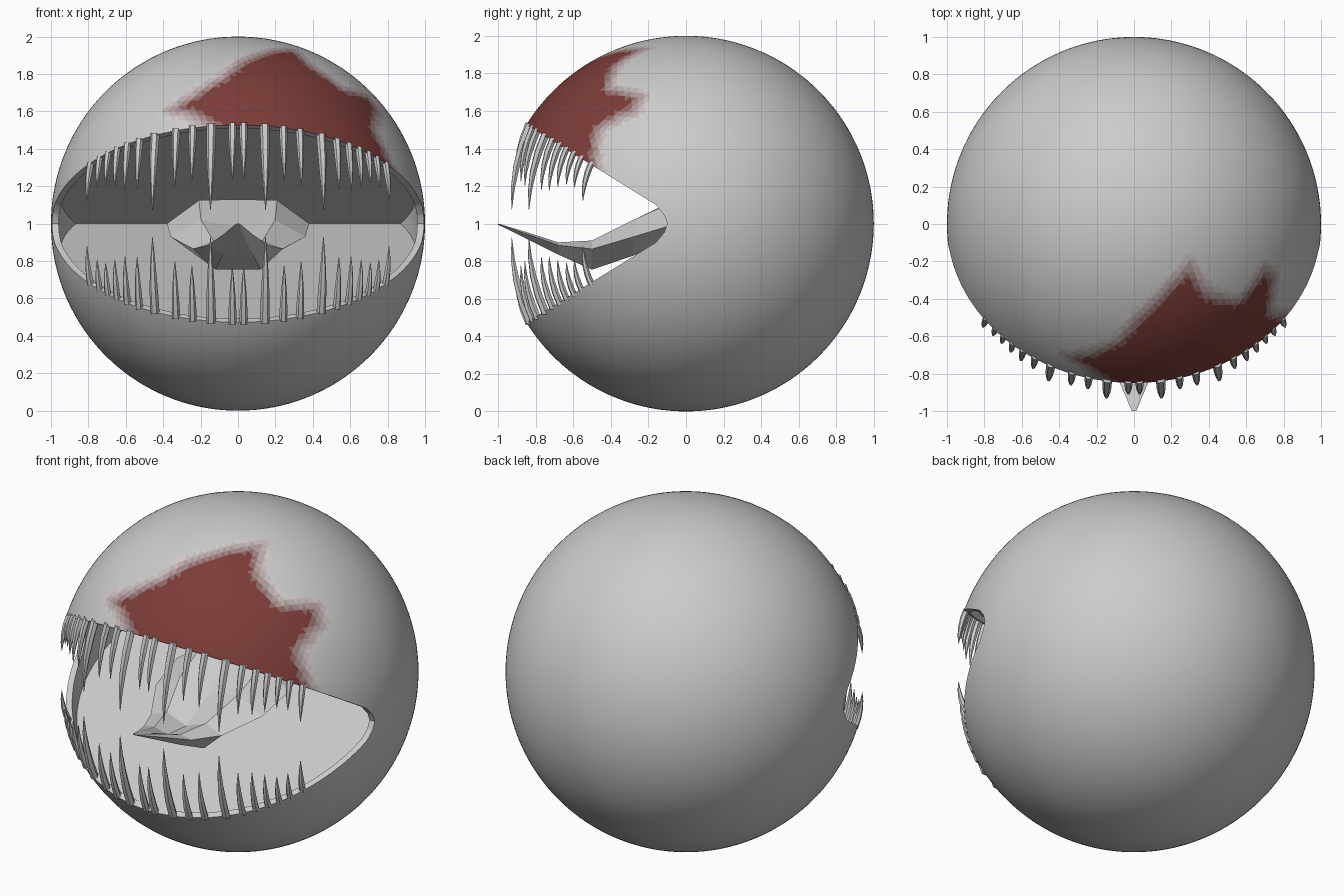
import bpy, bmesh, math
from mathutils import Vector

if "Cube" in bpy.data.objects:
    bpy.data.objects.remove(bpy.data.objects["Cube"])

C = Vector((0, 0, 1))


def mesh_object(name, verts, faces):
    me = bpy.data.meshes.new(name)
    me.from_pydata([tuple(v) for v in verts], [], faces)
    bm = bmesh.new()
    bm.from_mesh(me)
    bmesh.ops.recalc_face_normals(bm, faces=bm.faces)
    bm.to_mesh(me)
    bm.free()
    ob = bpy.data.objects.new(name, me)
    bpy.context.collection.objects.link(ob)
    return ob


def loft(rings, verts, faces):
    """Skin a list of equal-length point rings and cap both ends."""
    base, n = len(verts), len(rings[0])
    for r in rings:
        verts.extend(r)
    for i in range(len(rings) - 1):
        for j in range(n):
            a, b = base + i * n + j, base + i * n + (j + 1) % n
            faces.append((a, b, b + n, a + n))
    faces.append(tuple(base + j for j in range(n)))
    faces.append(tuple(base + (len(rings) - 1) * n + j for j in range(n)))


def wedge(name, half):
    """Prism across x from the upper half of a mirrored (y, z offset) profile."""
    prof = half + [(y, -z) for y, z in reversed(half) if z > 0]
    verts, faces = [], []
    loft([[(x, y, 1 + z) for y, z in prof] for x in (-1.3, 1.3)], verts, faces)
    return mesh_object(name, verts, faces)


def ball(name, radius, sub):
    bpy.ops.mesh.primitive_ico_sphere_add(subdivisions=sub, radius=radius, location=C)
    ob = bpy.context.object
    ob.name = name
    bpy.ops.object.transform_apply(location=True, rotation=False, scale=False)
    return ob


def boolean(ob, cutter, op):
    m = ob.modifiers.new("cut", 'BOOLEAN')
    m.object, m.operation, m.solver = cutter, op, 'EXACT'
    bpy.context.view_layer.objects.active = ob
    bpy.ops.object.modifier_apply(modifier=m.name)
    bpy.data.objects.remove(cutter)


# body: ball with a wide mouth opening and a deeper cavity behind the lips
body = ball("body", 1.0, 6)
cavity = ball("cavity_cutter", 0.965, 5)
boolean(cavity, wedge("deep_wedge", [(0.42, 0), (-0.86, 0.53), (-1.5, 0.8)]), 'INTERSECT')
opening = wedge("opening_wedge", [(-0.1, 0), (-0.115, 0.045), (-0.16, 0.1), (-1.5, 0.93)])
boolean(body, opening, 'DIFFERENCE')
boolean(body, cavity, 'DIFFERENCE')

# red stain: outline seen from the top, lifted to the ball, with a soft edge
outline = [(-.38, -.70), (-.25, -.68), (-.10, -.62), (.02, -.48), (.18, -.32), (.30, -.20),
           (.40, -.36), (.56, -.40), (.70, -.22), (.76, -.26), (.74, -.46), (.86, -.46),
           (.75, -.62), (.3, -.95), (-.08, -.88)]
view = Vector((.25, -.62, .74)).normalized()
u = Vector((0, 0, 1)).cross(view).normalized()
v = view.cross(u)


def flat(p):
    return Vector((p.dot(u), p.dot(v)))


poly = [flat(Vector((x, y, math.sqrt(max(0, 1 - x * x - y * y))))) for x, y in outline]


def edge_distance(p):
    """Signed distance to the outline, negative inside."""
    best, inside = 9, False
    for a, b in zip(poly, poly[1:] + poly[:1]):
        d = b - a
        t = max(0, min(1, (p - a).dot(d) / d.length_squared))
        best = min(best, (p - a - d * t).length)
        if (a.y > p.y) != (b.y > p.y) and p.x < a.x + d.x * (p.y - a.y) / d.y:
            inside = not inside
    return -best if inside else best


STEPS = 8
body.data.materials.clear()
for i in range(STEPS + 1):
    k = i / STEPS
    m = bpy.data.materials.new("skin" if i == 0 else "stain_%d" % i)
    m.diffuse_color = [.8 + (c - .8) * k for c in (.2, .045, .04)] + [1]
    m.use_nodes = True
    m.node_tree.nodes["Principled BSDF"].inputs["Base Color"].default_value = m.diffuse_color
    body.data.materials.append(m)
for f in body.data.polygons:
    p = Vector(f.center) - C
    f.material_index = 0
    if p.length > 0.985 and p.z > 0.1 and p.dot(view) > 0.2:
        k = (0.07 - edge_distance(flat(p))) / 0.13
        f.material_index = round(STEPS * max(0, min(1, k)))

# teeth: curved spikes along both lips, mirrored left-right and up-down
teeth = [(.03, .31), (.145, .46), (.245, .30), (.335, .31), (.45, .41), (.535, .28),
         (.60, .26), (.655, .22), (.705, .18), (.75, .17), (.80, .21)]


def tooth_row(name, up):
    verts, faces = [], []
    for x0, length in teeth:
        for side in (-1, 1):
            x = x0 * side
            s = math.sqrt(1 - x * x)
            base = Vector((x * .985, -.835 * s, .525 * s + .015))
            out = Vector((x * .3, -s, 0)).normalized()
            across = Vector((-out.y, out.x, 0))
            r = .013 + .028 * length
            rings = []
            for t, w in ((0, 1), (.25, .95), (.5, .75), (.75, .45), (1, .06)):
                c = base + out * (.2 * length + .01) * (1 - (1 - t) ** 2)
                c.z -= length * t
                ring = []
                for j in range(6):
                    a = j * math.tau / 6
                    q = c + (across * math.cos(a) + out * math.sin(a)) * r * w
                    ring.append((q.x, q.y, 1 + up * q.z))
                rings.append(ring)
            loft(rings, verts, faces)
    return mesh_object(name, verts, faces)


rows = [tooth_row("upper_teeth", 1), tooth_row("lower_teeth", -1)]

# tongue: faceted loft of (y, half width, edge z, top z, groove z, bottom z)
sections = [(-1.0, .012, .998, 1.0, 1.0, .994), (-.85, .075, .945, .955, .95, .92),
            (-.68, .16, .885, .90, .875, .835), (-.5, .24, .865, .91, .86, .755),
            (-.28, .36, .93, 1.02, .98, .83), (-.05, .38, 1.0, 1.125, 1.13, .93),
            (.22, .3, 1.02, 1.1, 1.11, .97)]
verts, faces = [], []
loft([[(-w, y, e), (-.55 * w, y, t), (0, y, g), (.55 * w, y, t), (w, y, e),
       (.5 * w, y, b), (-.5 * w, y, b)] for y, w, e, t, g, b in sections], verts, faces)
mesh_object("tongue", verts, faces)

# smooth shading on the body and teeth, flat tongue
bpy.ops.object.select_all(action='DESELECT')
for ob in [body] + rows:
    ob.select_set(True)
bpy.context.view_layer.objects.active = body
bpy.ops.object.shade_smooth_by_angle(angle=math.radians(35))
